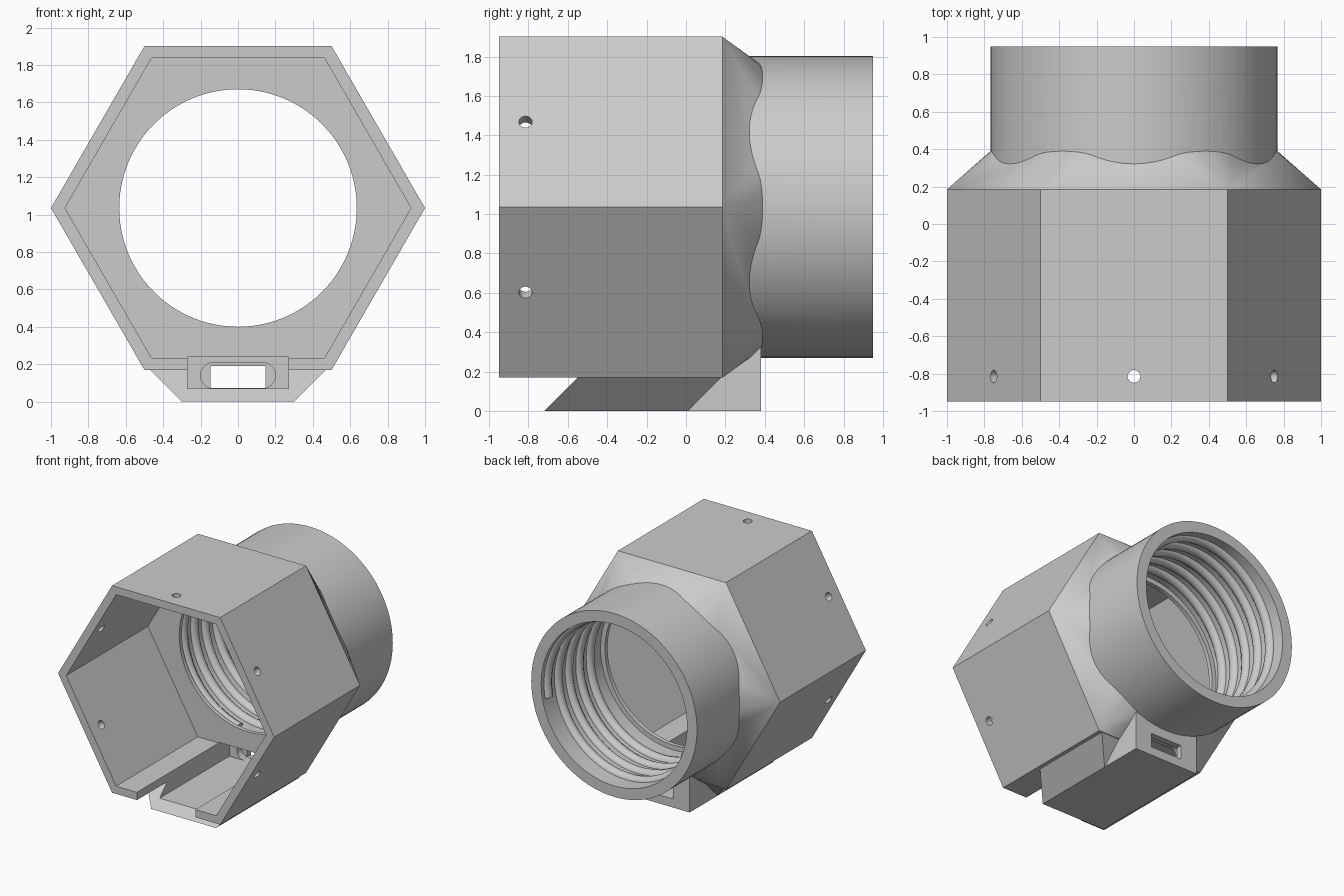
import bpy, bmesh, math
from math import sin, cos, pi

cube = bpy.data.objects.get("Cube")
if cube:
    bpy.data.objects.remove(cube, do_unlink=True)

AXIS_Z = 1.035
FRONT, SHOULDER, BACK = -0.95, 0.185, 0.95

grey = bpy.data.materials.new("light grey plastic")
grey.use_nodes = True
grey.diffuse_color = (0.6, 0.6, 0.6, 1)
grey.node_tree.nodes["Principled BSDF"].inputs["Base Color"].default_value = (0.6, 0.6, 0.6, 1)


def ring(n, r, y, x=0, z=AXIS_Z):
    return [(x + r * cos(2 * pi * i / n), y, z + r * sin(2 * pi * i / n)) for i in range(n)]


def block(x, y0, y1, z0, z1):
    return [(a, b, c) for a in (-x, x) for b in (y0, y1) for c in (z0, z1)]


def hull(name, points):
    """Convex solid around the given points."""
    bm = bmesh.new()
    for p in points:
        bm.verts.new(p)
    bmesh.ops.convex_hull(bm, input=bm.verts[:])
    bmesh.ops.dissolve_limit(bm, angle_limit=0.01, verts=bm.verts[:], edges=bm.edges[:])
    bmesh.ops.recalc_face_normals(bm, faces=bm.faces[:])
    mesh = bpy.data.meshes.new(name)
    bm.to_mesh(mesh)
    bm.free()
    mesh.materials.append(grey)
    obj = bpy.data.objects.new(name, mesh)
    bpy.context.collection.objects.link(obj)
    return obj


def combine(target, tool, operation):
    """Apply a boolean and discard the tool."""
    mod = target.modifiers.new("combine", 'BOOLEAN')
    mod.operation, mod.solver, mod.object = operation, 'EXACT', tool
    activate(target)
    bpy.ops.object.modifier_apply(modifier=mod.name)
    bpy.data.objects.remove(tool, do_unlink=True)


def activate(obj):
    bpy.ops.object.select_all(action='DESELECT')
    obj.select_set(True)
    bpy.context.view_layer.objects.active = obj


# Hexagonal sleeve tapering into the round collar
body = hull("hex_socket_body", ring(6, 1, FRONT) + ring(6, 1, SHOULDER) + ring(48, 0.63, 0.51))
adds = [hull("collar", ring(96, 0.767, 0.1) + ring(96, 0.767, BACK))]

# Housing under the sleeve, with a raked front and flared sides
adds.append(hull("housing", [(x, y, z) for x in (-0.3, 0.3)
                             for y, z in ((-0.72, 0), (0.38, 0), (0.38, 0.35), (-0.37, 0.35))]))
rise = 0.175
adds.append(hull("housing_flare", [(s * (0.3 + h), y + h, h) for s in (-1, 1)
                                   for y in (-0.72, 0.01) for h in (0, rise)]))
for part in adds:
    combine(body, part, 'UNION')

# Hollow interior, bore and cable channel
cuts = [
    hull("hex_cavity", ring(6, 0.925, FRONT - 0.1) + ring(6, 0.925, 0.13)),
    hull("lip_hole", ring(96, 0.635, 0) + ring(96, 0.635, 0.3)),
    hull("bore", ring(96, 0.675, 0.165) + ring(96, 0.675, BACK + 0.1)),
    hull("channel", block(0.27, FRONT - 0.1, 0.27, 0.07, 0.24)),
    hull("rounded_recess", [p for x in (-0.13, 0.13) for y in (0.2, 0.33)
                            for p in ring(32, 0.07, y, x, 0.14)]),
    hull("rear_opening", block(0.147, 0.2, 0.5, 0.072, 0.19)),
]

# Screw holes through the flat sides
for i in range(3):
    a = pi / 2 + i * pi / 3
    pts = []
    for d in (-1.2, 1.2):
        for k in range(24):
            t = 2 * pi * k / 24
            u = 0.034 * cos(t)
            pts.append((d * cos(a) - u * sin(a), -0.815 + 0.034 * sin(t),
                        AXIS_Z + d * sin(a) + u * cos(a)))
    cuts.append(hull("screw_hole", pts))
for part in cuts:
    combine(body, part, 'DIFFERENCE')

# Helical thread inside the bore
curve = bpy.data.curves.new("internal_thread", 'CURVE')
curve.dimensions = '3D'
curve.bevel_depth, curve.bevel_resolution, curve.use_fill_caps = 0.045, 3, True
steps, turns, pitch = 320, 4.75, 0.14
spline = curve.splines.new('POLY')
spline.points.add(steps)
for i, p in enumerate(spline.points):
    t = turns * i / steps
    a = 2 * pi * t - 0.2
    p.co = (0.685 * cos(a), 0.875 - pitch * t, AXIS_Z + 0.685 * sin(a), 1)
thread = bpy.data.objects.new("internal_thread", curve)
bpy.context.collection.objects.link(thread)
activate(thread)
bpy.ops.object.convert(target='MESH')
thread = bpy.context.view_layer.objects.active
thread.data.materials.clear()
thread.data.materials.append(grey)

for obj in (body, thread):
    activate(obj)
    bpy.ops.object.shade_smooth_by_angle(angle=math.radians(25 if obj == body else 60))
